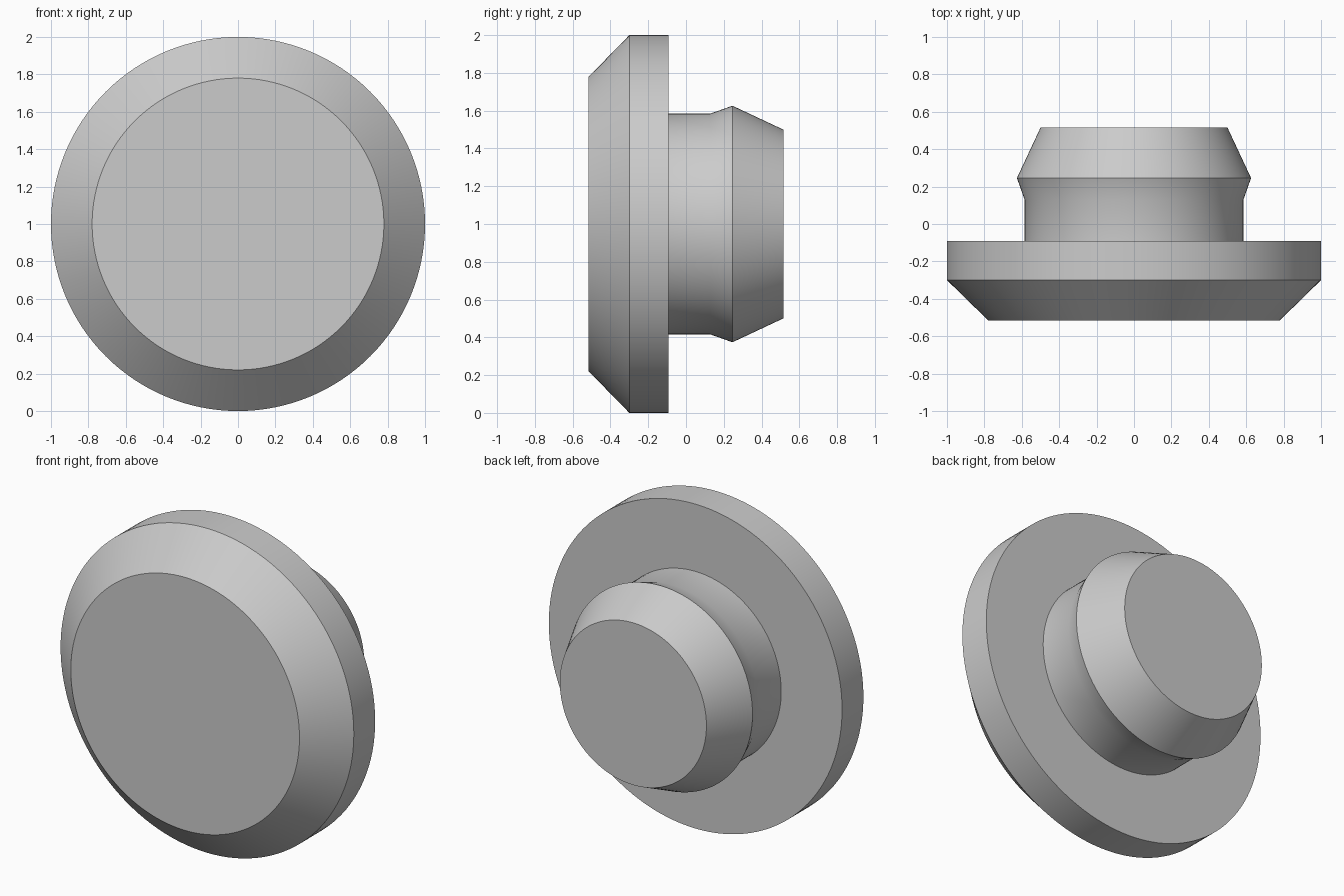
import bpy
import bmesh
from math import cos, sin, tau, radians

cube = bpy.data.objects.get("Cube")
if cube:
    bpy.data.objects.remove(cube, do_unlink=True)

SEGMENTS = 128

grey = bpy.data.materials.new("plain grey")
grey.use_nodes = True
colour = (0.6, 0.6, 0.6, 1)
grey.diffuse_color = colour
grey.node_tree.nodes["Principled BSDF"].inputs["Base Color"].default_value = colour


def lathe(name, profile):
    """Turn (radius, y) points around the horizontal axis at z = 1 and cap the ends."""
    bm = bmesh.new()
    rings = []
    for r, y in profile:
        angles = [tau * i / SEGMENTS for i in range(SEGMENTS)]
        rings.append([bm.verts.new((r * cos(a), y, 1 + r * sin(a))) for a in angles])
    for a, b in zip(rings, rings[1:]):
        for i in range(SEGMENTS):
            j = (i + 1) % SEGMENTS
            bm.faces.new((a[i], a[j], b[j], b[i]))
    bm.faces.new(rings[0])
    bm.faces.new(rings[-1])
    bmesh.ops.recalc_face_normals(bm, faces=bm.faces)
    mesh = bpy.data.meshes.new(name)
    bm.to_mesh(mesh)
    bm.free()
    mesh.materials.append(grey)
    obj = bpy.data.objects.new(name, mesh)
    bpy.context.collection.objects.link(obj)
    bpy.ops.object.select_all(action="DESELECT")
    obj.select_set(True)
    bpy.context.view_layer.objects.active = obj
    bpy.ops.object.shade_smooth_by_angle(angle=radians(30))
    return obj


# Chamfered head, shoulder, narrow neck, flared lip and tapered tip in one turned body
lathe("plug_body", [
    (0.78, -0.515), (1.0, -0.3), (1.0, -0.092),
    (0.585, -0.092), (0.585, 0.13), (0.626, 0.246), (0.5, 0.515),
])
